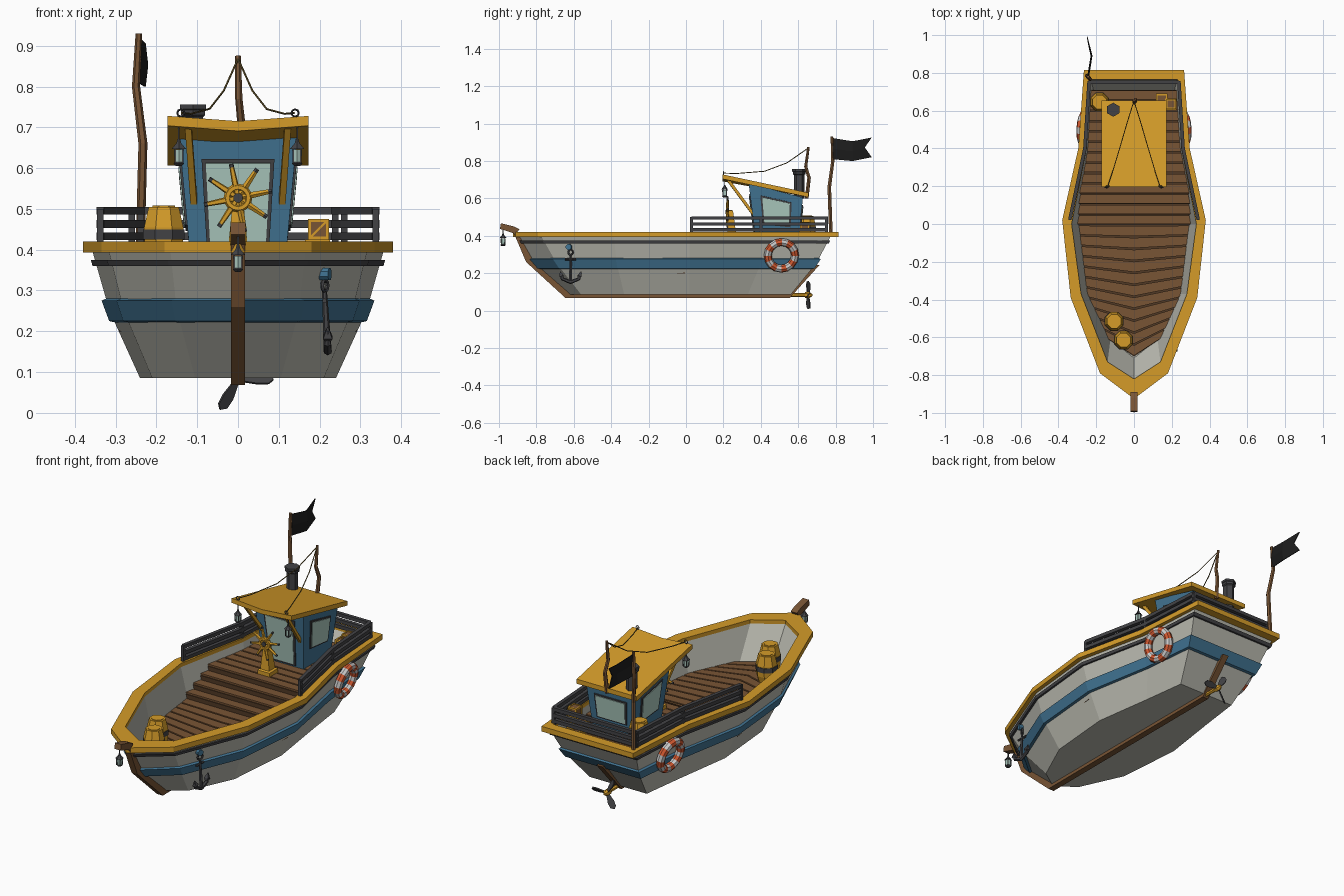
import bpy, bmesh, math
from mathutils import Vector as V

if "Cube" in bpy.data.objects:
    bpy.data.objects.remove(bpy.data.objects["Cube"])

def material(name, c):
    m = bpy.data.materials.new(name)
    m.diffuse_color = (*c, 1)
    m.use_nodes = True
    m.node_tree.nodes["Principled BSDF"].inputs["Base Color"].default_value = m.diffuse_color
    return m

ORANGE = material("orange", (.66, .33, .022))
BLUE = material("blue", (.055, .18, .3))
PAINT = material("paint", (.5, .5, .44))
WOOD = material("wood", (.19, .09, .035))
SEAM = material("seam", (.08, .04, .018))
ROPE = material("rope", (.16, .11, .03))
DARK = material("dark", (.055, .055, .06))
GLASS = material("glass", (.42, .6, .53))
RED = material("red", (.65, .1, .03))
WHITE = material("white", (.75, .75, .72))
BLACK = material("black", (.012, .012, .012))

def mesh(name, verts, faces, *mats):
    me = bpy.data.meshes.new(name)
    me.from_pydata([tuple(v) for v in verts], [], faces)
    bm = bmesh.new()
    bm.from_mesh(me)
    bmesh.ops.recalc_face_normals(bm, faces=bm.faces)
    bm.to_mesh(me)
    bm.free()
    for m in mats:
        me.materials.append(m)
    ob = bpy.data.objects.new(name, me)
    bpy.context.collection.objects.link(ob)
    return ob

def loft(name, rings, mat, wrap=False):
    """Skin closed rings of equal length; cap the ends or wrap around."""
    n, k = len(rings[0]), len(rings)
    faces = [(a * n + i, a * n + (i + 1) % n, (a + 1) % k * n + (i + 1) % n, (a + 1) % k * n + i)
             for a in range(k if wrap else k - 1) for i in range(n)]
    if not wrap:
        faces += [tuple(range(n)), tuple(range((k - 1) * n, k * n))]
    return mesh(name, [p for r in rings for p in r], faces, mat)

def tube(name, pts, radii, mat, sides=6):
    """Sweep a polygon along a path with varying radius."""
    pts = [V(p) for p in pts]
    if not isinstance(radii, (list, tuple)):
        radii = [radii] * len(pts)
    d0 = (pts[-1] - pts[0]).normalized()
    q0 = d0.to_track_quat('Z', 'Y')
    rings = []
    for i, (p, r) in enumerate(zip(pts, radii)):
        d = (pts[min(i + 1, len(pts) - 1)] - pts[max(i - 1, 0)]).normalized()
        q = d0.rotation_difference(d) @ q0
        rings.append([p + q @ V((r * math.cos(a), r * math.sin(a), 0))
                      for a in (math.pi / sides + j * math.tau / sides for j in range(sides))])
    return loft(name, rings, mat)

def lathe(name, x, y, z, profile, mat, sides=8):
    return tube(name, [(x, y, z + h) for h, r in profile], [r for h, r in profile], mat, sides)

def torus(name, c, normal, R, r, n, sides, mats):
    q = V(normal).to_track_quat('Z', 'Y')
    verts = [V(c) + q @ V(((R + r * math.cos(b)) * math.cos(a), (R + r * math.cos(b)) * math.sin(a), r * math.sin(b)))
             for a in (i * math.tau / n for i in range(n)) for b in (j * math.tau / sides for j in range(sides))]
    faces = [(i * sides + j, (i + 1) % n * sides + j, (i + 1) % n * sides + (j + 1) % sides, i * sides + (j + 1) % sides)
             for i in range(n) for j in range(sides)]
    ob = mesh(name, verts, faces, *mats)
    for k, f in enumerate(ob.data.polygons):
        f.material_index = k // sides % len(mats)
    return ob

def box(name, c, s, mat):
    x, y, z = c
    sq = [(-1, -1), (1, -1), (1, 1), (-1, 1)]
    return loft(name, [[(x + a * s[0] / 2, y + b * s[1] / 2, z + k * s[2] / 2) for a, b in sq] for k in (-1, 1)], mat)

# Hull half outlines, bow to stern
B = [(0, -.63), (.105, -.56), (.21, -.33), (.24, .02), (.195, .33), (.165, .56)]
M = [(0, -.82), (.15, -.69), (.28, -.37), (.315, .02), (.245, .4), (.215, .695)]
T = [(0, -.9), (.165, -.77), (.315, -.385), (.355, .02), (.272, .4), (.25, .77)]
OUT = [(0, -.925), (.18, -.79), (.335, -.39), (.38, .02), (.295, .4), (.265, .815)]
INN = [(0, -.82), (.14, -.73), (.28, -.37), (.33, .0), (.25, .4), (.23, .765)]
DECK = [(0, -.71), (.125, -.61), (.24, -.37), (.285, .0), (.225, .4), (.2, .66)]

def mix(a, b, t):
    return [(p[0] + (q[0] - p[0]) * t, p[1] + (q[1] - p[1]) * t) for p, q in zip(a, b)]

def ring(half, z, off=0):
    p = [V(q) for q in half] + [V((-x, y)) for x, y in half[:0:-1]]
    out = []
    for i, c in enumerate(p):
        e, f = (c - p[i - 1]).normalized(), (p[(i + 1) % len(p)] - c).normalized()
        a, b = V((e.y, -e.x)), V((f.y, -f.x))
        m = c + (a + b) * off / (1 + a.dot(b))
        out.append((m.x, m.y, z))
    return out

def skin(z, off=0):
    half = mix(B, M, (z - .085) / .165) if z < .25 else mix(M, T, (z - .25) / .14)
    return ring(half, z, off)

loft("hull", [skin(.085), skin(.25), skin(.395), ring(INN, .4), ring(DECK, .22)], PAINT)
loft("blue_stripe", [skin(.222), skin(.225, .012), skin(.275, .012), skin(.28)], BLUE, True)
loft("rub_strip", [skin(.36), skin(.36, .01), skin(.375, .01), skin(.375)], DARK, True)
loft("gunwale", [ring(OUT, .393), ring(OUT, .42), ring(INN, .42), ring(INN, .393)], ORANGE, True)

# Keel, stem and sternpost in one profile
keel = [(-.925, .425), (-.855, .26), (-.645, .068), (.555, .068), (.715, .245),
        (.68, .245), (.54, .095), (-.62, .095), (-.82, .28), (-.885, .4)]
loft("keel", [[(s * .017, y, z) for y, z in keel] for s in (-1, 1)], WOOD)
sprit = [(-.995, .437), (-.91, .41), (-.89, .435), (-.92, .45), (-.99, .467)]
loft("bowsprit", [[(s * .018, y, z) for y, z in sprit] for s in (-1, 1)], WOOD)

# Deck planks, chevron shaped, with stairs up to the aft deck
def deck_half(y, z):
    h = mix(DECK, INN, (z - .22) / .18)
    for (xa, ya), (xb, yb) in zip(h, h[1:]):
        if ya <= y <= yb:
            return xa + (xb - xa) * (y - ya) / (yb - ya)
    return h[-1][0]

def plank(name, y0, y1, z, mat):
    def row(y):
        c = -.15 * y if y < 0 else 0
        w = deck_half(y, z) + .002
        return [(-w, y), (0, y - c), (w, y)]
    p = row(y0) + row(y1)[::-1]
    loft(name, [[(x, y, h) for x, y in p] for h in (z - .042, z)], mat)

N, STEP = 24, .055
for i in range(N):
    y = -.61 + i * STEP
    z = .25 + .115 * min(max((y + .07) // STEP, 0), 4) / 4
    plank("deck_seam", y, y + STEP, z - .009, SEAM)
    plank("deck_plank", y + .004, y + STEP - .004, z, WOOD)

# Railings round the aft deck
path = [(.338, .03), (.26, .4), (.238, .75), (-.238, .75), (-.26, .4), (-.338, .03)]
for (xa, ya), (xb, yb) in zip(path, path[1:]):
    for z in (.433, .463, .495):
        tube("rail_bar", [(xa, ya, z), (xb, yb, z)], .013, DARK, 4)
for x, y in path:
    box("rail_post", (x, y, .45), (.016, .016, .1), DARK)

# Wheelhouse with windows on all faces
lo = [V(p) for p in ((-.115, .375, .36), (.115, .375, .36), (.115, .6, .36), (-.115, .6, .36))]
hi = [V(p) for p in ((-.145, .335, .68), (.145, .335, .68), (.14, .625, .605), (-.14, .625, .605))]
loft("wheelhouse", [lo, hi], BLUE)

def panel(name, side, u0, u1, v0, v1, out, mat):
    j = (side + 1) % 4
    n = (lo[j] - lo[side]).cross(hi[side] - lo[side]).normalized()
    def at(u, v):
        return lo[side].lerp(lo[j], u).lerp(hi[side].lerp(hi[j], u), v)
    q = [at(u0, v0), at(u1, v0), at(u1, v1), at(u0, v1)]
    loft(name, [[p - n * .005 for p in q], [p + n * out for p in q]], mat)

for side, (u0, u1, v0, v1) in enumerate([(.18, .82, .04, .82), (.2, .8, .33, .84), (.15, .85, .33, .84), (.2, .8, .33, .84)]):
    panel("window_frame", side, u0, u1, v0, v1, .005, DARK)
    panel("window_glass", side, u0 + .035, u1 - .035, v0 + .03, v1 - .03, .008, GLASS)

# Roof, slightly dished at the front
roof = [(-.173, .195, .728), (0, .195, .715), (.173, .195, .728), (.173, .655, .63), (0, .655, .63), (-.173, .655, .63)]
loft("roof", [[(x, y, z - .024) for x, y, z in roof], roof], ORANGE)

LANTERN = [(0, .008), (.006, .015), (.01, .012), (.04, .014), (.042, .02), (.056, .007), (.066, .004)]
def lantern(x, y, z):
    lathe("lantern_base", x, y, z, LANTERN[:3], DARK, 6)
    lathe("lantern_glass", x, y, z, LANTERN[2:4], GLASS, 6)
    lathe("lantern_cap", x, y, z, LANTERN[4:], DARK, 6)
    for k in range(4):
        a = math.pi / 4 + k * math.pi / 2
        box("lantern_bar", (x + .013 * math.cos(a), y + .013 * math.sin(a), z + .025), (.004, .004, .034), DARK)

lantern(0, -.978, .345)
tube("lantern_hook", [(0, -.978, .405), (0, -.978, .445)], .003, DARK, 4)
for s in (-1, 1):
    lantern(s * .145, .207, .605)
    tube("lantern_hook", [(s * .145, .207, .665), (s * .145, .207, .71)], .003, DARK, 4)
    tube("roof_brace", [(s * .122, .22, .705), (s * .108, .36, .515)], .011, ORANGE, 4)
    tube("rope", [(0, .652, .868), (s * .035, .54, .79), (s * .07, .42, .745), (s * .115, .27, .733), (s * .138, .2, .735)], .0025, ROPE, 5)
    torus("rope_ring", (s * .14, .2, .735), (0, 1, 0), .009, .0025, 8, 4, [DARK])
    # Life rings
    torus("life_ring", (s * .268, .51, .295), (s, .08, -.22), .073, .021, 16, 8, [RED, WHITE])

# Masts, chimney and flag
tube("mast", [(.004, .645, .6), (.008, .658, .71), (.002, .64, .77), (0, .655, .875)], [.011, .01, .009, .007], WOOD)
tube("flag_pole", [(-.24, .775, .4), (-.233, .766, .66), (-.25, .785, .8), (-.243, .78, .93)], [.011, .011, .01, .008], WOOD)
lathe("chimney", -.11, .605, .6, [(0, .028), (.125, .028), (.13, .034), (.142, .034), (.145, .037), (.156, .037)], DARK, 6)
cols = [(-.247, .785, .785, .922, .81), (-.23, .89, .89, .905, .8), (-.25, .955, .992, .925, .82)]
fv = [v for x, ym, y, t, b in cols for v in ((x, y, b), (x + .006, ym, (t + b) / 2), (x, y, t))]
flag = mesh("flag", fv, [(0, 3, 4, 1), (1, 4, 5, 2), (3, 6, 7, 4), (4, 7, 8, 5)], BLACK)
flag.modifiers.new("thickness", 'SOLIDIFY').thickness = .004

# Helm
tube("helm_post", [(0, .245, .36), (0, .245, .385), (0, .245, .39), (0, .24, .535)], [.05, .05, .036, .016], ORANGE, 4)
c = V((0, .222, .527))
torus("helm_rim", c, (0, 1, 0), .026, .009, 16, 6, [ORANGE])
tube("helm_hub", [c + V((0, -.012, 0)), c + V((0, .025, 0))], .012, DARK, 8)
for k in range(8):
    d = V((math.cos(k * math.pi / 4 + .2), 0, math.sin(k * math.pi / 4 + .2)))
    tube("helm_spoke", [c, c + d * .035, c + d * .076], [.007, .008, .006], ORANGE, 5)
    tube("spoke_cap", [c + d * .074, c + d * .085], .006, DARK, 5)

# Barrels and crates
def barrel(x, y, z):
    lathe("barrel", x, y, z, [(0, .04), (.035, .05), (.09, .052), (.14, .04)], ORANGE)
    lathe("barrel_band", x, y, z, [(.06, .0545), (.085, .0545)], DARK)
    lathe("barrel_lid", x, y, z, [(.138, .03), (.143, .03)], ORANGE)

barrel(-.105, -.515, .25)
barrel(-.055, -.615, .25)
barrel(-.182, .645, .365)

def crate(x, y, z, s):
    box("crate", (x, y, z + s / 2), (s * .9, s * .9, s * .9), WOOD)
    for a in (-1, 1):
        for b in (-1, 1):
            box("crate_post", (x + a * s * .44, y + b * s * .44, z + s / 2), (s * .14, s * .14, s), ORANGE)
            for h in (.07, .93):
                box("crate_slat", (x + a * s * .44, y, z + s * h), (s * .14, s, s * .14), ORANGE)
                box("crate_slat", (x, y + a * s * .44, z + s * h), (s, s * .14, s * .14), ORANGE)
        tube("crate_brace", [(x - s * .4, y + a * s * .45, z + s * .1), (x + s * .4, y + a * s * .45, z + s * .9)], s * .07, ORANGE, 4)

crate(.195, .635, .365, .06)
crate(.197, .635, .425, .05)
crate(.147, .66, .365, .058)

# Anchor hanging on the starboard bow
ay = -.617
tube("anchor_bracket", [(.19, ay, .34), (.225, ay - .012, .34)], .016, BLUE, 8)
torus("anchor_eye", (.213, ay, .312), (1, -.5, 0), .014, .005, 10, 5, [DARK])
tube("anchor_shank", [(.212, ay, .3), (.22, ay, .15)], [.006, .01], DARK)
tube("anchor_stock", [(.212, ay - .03, .275), (.212, ay + .03, .275)], .006, DARK)
tube("anchor_arms", [(.22, ay - .058, .2), (.22, ay - .045, .17), (.22, ay, .152), (.22, ay + .045, .17), (.22, ay + .058, .2)],
     [.003, .009, .011, .009, .003], DARK)
for s in (-1, 1):
    tube("anchor_fluke", [(.22, ay + s * .04, .172), (.22, ay + s * .048, .185), (.22, ay + s * .056, .21)], [.006, .016, .002], DARK, 4)

# Propeller
tube("propeller_shaft", [(0, .54, .083), (0, .645, .083)], .01, ORANGE)
tube("propeller_hub", [(0, .635, .083), (0, .66, .083), (0, .675, .083)], [.016, .016, .006], ORANGE)
for k in range(3):
    a = math.radians(-1 + 120 * k)
    d, t = V((math.cos(a), 0, math.sin(a))), V((-math.sin(a) * .8, .6, math.cos(a) * .8))
    blade = [(.008, .007), (.05, .018), (.076, .016), (.087, 0), (.076, -.012), (.05, -.014), (.008, -.007)]
    n = d.cross(t) * .003
    p = [V((0, .653, .083)) + d * r + t * w for r, w in blade]
    loft("propeller_blade", [[q - n for q in p], [q + n for q in p]], DARK)
